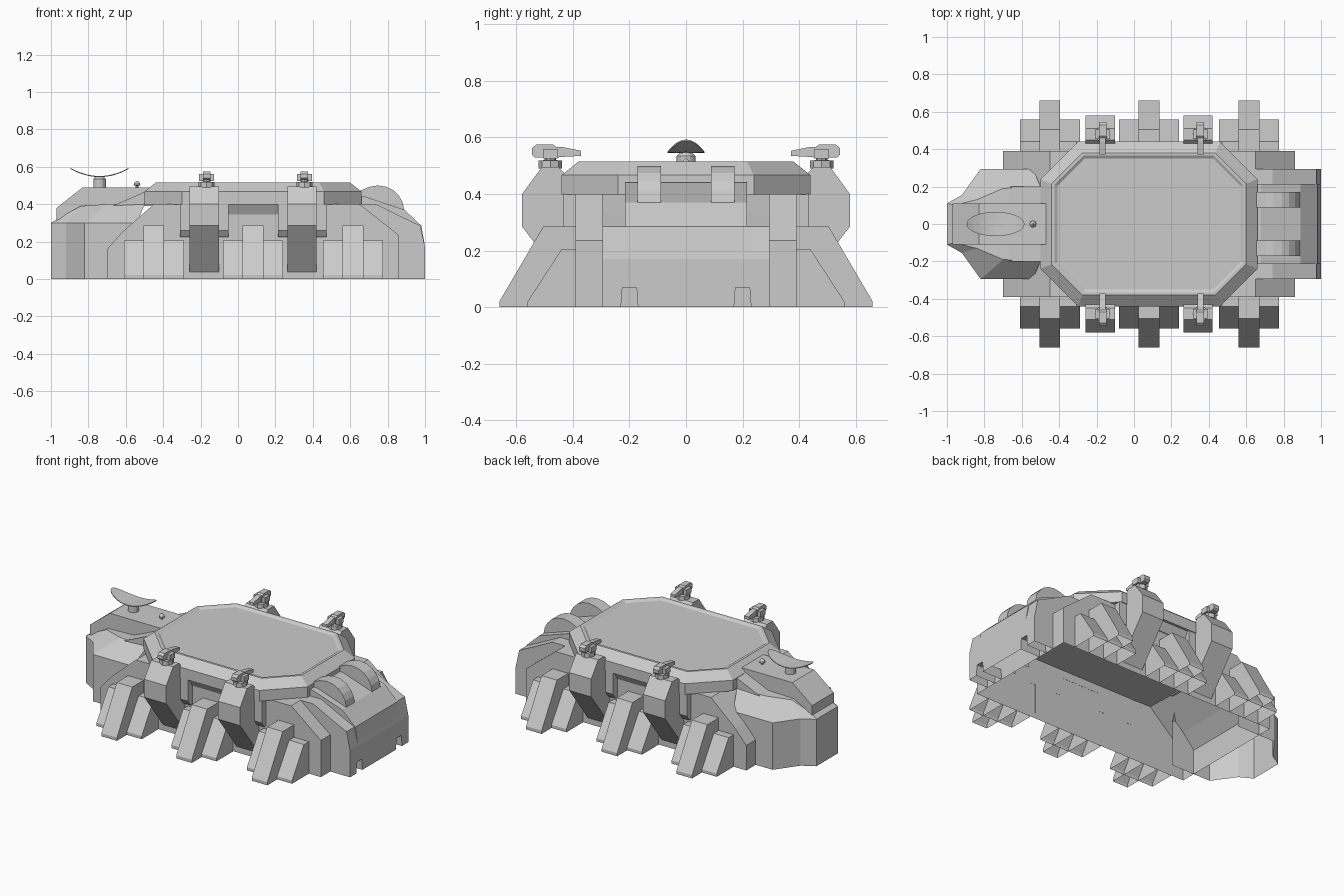
import bpy, bmesh
from math import sin, cos, pi

if "Cube" in bpy.data.objects:
    bpy.data.objects.remove(bpy.data.objects["Cube"])


def at_ground(p):
    return p.z < 0.001


def finish(name, bm, drops=()):
    # drops: tests; a face whose corners all pass one of them is left open
    bmesh.ops.recalc_face_normals(bm, faces=bm.faces)
    gone = [f for f in bm.faces if any(all(d(v.co) for v in f.verts) for d in drops)]
    if gone:
        bmesh.ops.delete(bm, geom=gone, context='FACES')
    me = bpy.data.meshes.new(name)
    bm.to_mesh(me)
    bm.free()
    ob = bpy.data.objects.new(name, me)
    bpy.context.collection.objects.link(ob)
    return ob


def loft(name, rings, drops=()):
    bm = bmesh.new()
    rows = [[bm.verts.new(p) for p in r] for r in rings]
    n = len(rows[0])
    for a, b in zip(rows, rows[1:]):
        for i in range(n):
            j = (i + 1) % n
            bm.faces.new((a[i], a[j], b[j], b[i]))
    bm.faces.new(rows[0])
    bm.faces.new(rows[-1])
    return finish(name, bm, drops)


def prism_y(name, pts, y0, y1, drops=()):
    # profile is (x, z)
    return loft(name, [[(x, y, z) for x, z in pts] for y in (y0, y1)], drops)


def prism_x(name, pts, x0, x1, side=1, drops=()):
    # profile is (y, z)
    return loft(name, [[(x, side * y, z) for y, z in pts] for x in (x0, x1)], drops)


def lathe(name, x, y, profile, n=12):
    # profile is (radius, z)
    return loft(name, [[(x + r * cos(2 * pi * i / n), y + r * sin(2 * pi * i / n), z)
                        for i in range(n)] for r, z in profile])


# hollow main hull
prism_y("main_hull", [(-.70, 0), (-.70, .16), (-.62, .25), (-.45, .40), (.65, .40),
                      (.86, .235), (.86, 0)], -.39, .39, [at_ground])

# rear end: notched skirt, shoulder and engine hood
half = [(.295, .17), (.295, 0), (.23, 0), (.225, .07), (.175, .07), (.17, 0)]
prism_x("rear_skirt", half + [(-y, z) for y, z in reversed(half)], .86, 1.0, 1,
        [at_ground, lambda p: p.x < .87, lambda p: p.z > .169])
prism_y("rear_shoulder", [(.65, .17), (1.0, .17), (.975, .285), (.87, .335), (.74, .40), (.65, .40)],
        -.295, .295, [lambda p: p.z < .171, lambda p: p.x < .651])
prism_y("rear_hood", [(.62, .19), (.997, .19), (.98, .285), (.89, .37), (.68, .44), (.62, .44)],
        -.215, .215, [lambda p: p.z < .191, lambda p: p.x < .621])

# rounded engine arches
arch = [(.65, .36), (.65, .47), (.70, .492), (.745, .50), (.79, .494), (.83, .475),
        (.86, .445), (.88, .41), (.89, .36)]
for s in (-1, 1):
    prism_y("engine_arch", arch, s * .088, s * .172)

# faceted nose
lower = [(-1, .11), (-.92, .155), (-.82, .295), (-.54, .295)]
upper = [(-.96, .10, .325), (-.84, .13, .39), (-.70, .19, .40), (-.5, .20, .40)]
rings = []
for z in (0, .30):
    rings.append([(x, y, z) for x, y in lower] + [(x, -y, z) for x, y in reversed(lower)])
rings.append(upper + [(x, -y, z) for x, y, z in reversed(upper)])
loft("nose", rings, [at_ground, lambda p: p.x > -.55])

# command box on the nose and ramp up to the deck
prism_y("command_box", [(-.97, .30), (-.97, .38), (-.83, .49), (-.47, .49), (-.47, .39),
                        (-.84, .38)], -.11, .11)
prism_y("deck_ramp", [(-.67, .39), (-.65, .40), (-.58, .43), (-.49, .47), (-.45, .47),
                      (-.45, .39)], -.20, .20)


# octagonal landing deck with raised rim
def octagon(d, z):
    x0, x1, y, c = -.5 + d, .66 - d, .44 - d, .2 - .586 * d
    q = [(x1, y - c), (x1 - c, y), (x0 + c, y), (x0, y - c)]
    return [(x, v, z) for x, v in q] + [(x, -v, z) for x, v in reversed(q)]


loft("landing_deck", [octagon(d, z) for d, z in
                      [(0, .398), (0, .467), (.06, .515), (.075, .515), (.09, .505)]])

for s in (-1, 1):
    # stepped buttress legs
    for cx in (-.45, .08, .615):
        prism_x("leg_wide", [(.391, 0), (.56, 0), (.56, .02), (.44, .205), (.391, .205)],
                cx - .16, cx + .16, s, [at_ground])
        prism_x("leg_narrow", [(.391, 0), (.66, 0), (.66, .02), (.505, .285), (.391, .285)],
                cx - .055, cx + .055, s, [at_ground])
    # sloped panel under the deck edge
    prism_x("under_deck_panel", [(.389, .345), (.395, .345), (.425, .40), (.389, .40)],
            -.05, .21, s)
    # turret pylons with brackets and guns
    for cx in (-.18, .343):
        prism_x("pylon_bracket", [(.389, .225), (.41, .225), (.435, .26), (.435, .40), (.389, .40)],
                cx - .13, cx + .13, s)
        prism_x("turret_pylon", [(.389, .036), (.58, .285), (.58, .40), (.51, .495),
                                 (.45, .495), (.40, .44), (.389, .40)], cx - .078, cx + .078, s)
        gx = cx + .012
        lathe("turret_base", gx, s * .48, [(.042, .49), (.042, .518), (.02, .52), (.02, .54)], 8)
        prism_x("turret_body", [(.45, .53), (.535, .53), (.545, .54), (.545, .562),
                                (.53, .575), (.47, .575), (.45, .56)], gx - .02, gx + .02, s)
        prism_x("turret_barrel", [(.372, .535), (.46, .53), (.46, .567), (.44, .567),
                                  (.372, .553)], gx - .016, gx + .016, s)
        for e in (-1, 1):
            prism_x("turret_cheek", [(.455, .525), (.505, .525), (.505, .56), (.455, .56)],
                    gx + e * .02, gx + e * .04, s)

# curved oval dish on its neck
lathe("dish_neck", -.74, 0, [(.033, .485), (.033, .535), (.02, .548)])


def dish_ring(k, dz):
    return [(-.74 + .155 * k * cos(2 * pi * i / 24), .065 * k * sin(2 * pi * i / 24),
             .545 + .043 * (k * cos(2 * pi * i / 24)) ** 2 + dz) for i in range(24)]


loft("radar_dish", [dish_ring(k, 0) for k in (.05, .3, .55, .8, 1)]
     + [dish_ring(k, .005) for k in (1, .8, .55, .3, .05)])

# small pointed sensor behind the dish
lathe("sensor_post", -.54, 0, [(.008, .485), (.008, .498), (.018, .502), (.016, .512), (.004, .525)], 8)
